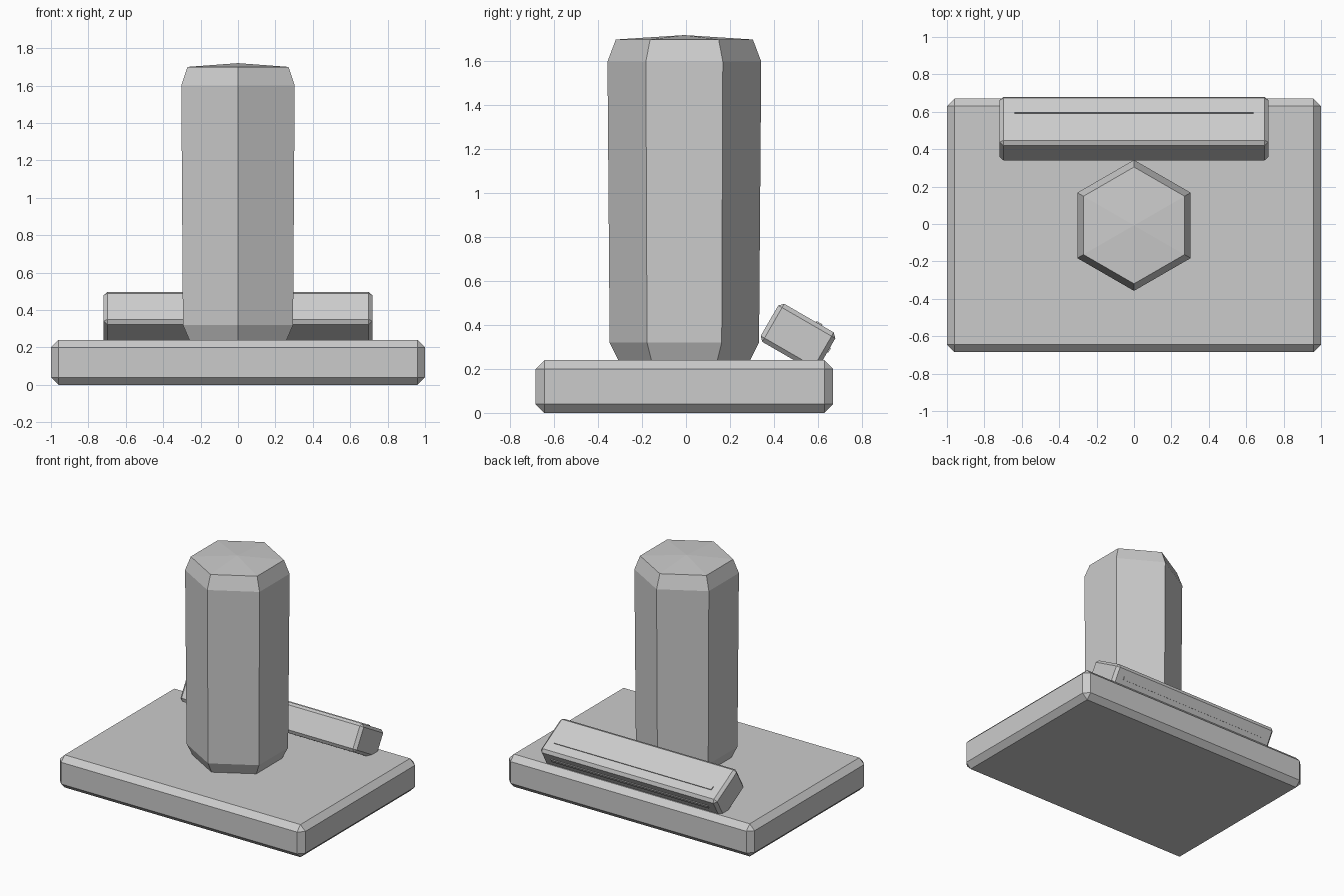
import bpy, bmesh, math
from mathutils import Matrix

if "Cube" in bpy.data.objects:
    bpy.data.objects.remove(bpy.data.objects["Cube"])

CY = -0.0075  # shared centre of base and column


def finish(name, bm):
    bmesh.ops.recalc_face_normals(bm, faces=bm.faces)
    me = bpy.data.meshes.new(name)
    bm.to_mesh(me)
    bm.free()
    ob = bpy.data.objects.new(name, me)
    bpy.context.collection.objects.link(ob)
    return ob


def box(name, size, offset, bevel=0.0, frame=Matrix.Identity(4)):
    """Chamfered box placed at offset inside a frame."""
    bm = bmesh.new()
    bmesh.ops.create_cube(bm, size=1, matrix=Matrix.Diagonal((*size, 1)))
    if bevel:
        bmesh.ops.bevel(bm, geom=bm.edges[:], offset=bevel, segments=1,
                        profile=0.5, affect='EDGES')
    bmesh.ops.transform(bm, matrix=frame @ Matrix.Translation(offset), verts=bm.verts)
    return finish(name, bm)


# base slab
box("base", (2.0, 1.355, 0.24), (0, CY, 0.12), 0.04)

# hexagonal column with chamfered ends and a shallow peaked cap
bm = bmesh.new()
rings = []
for r, z in ((0.30, 0.24), (0.34, 0.32), (0.35, 1.60), (0.312, 1.70)):
    rings.append([bm.verts.new((r * math.sin(i * math.pi / 3),
                                CY + r * math.cos(i * math.pi / 3), z)) for i in range(6)])
bm.faces.new(rings[0])
apex = bm.verts.new((0, CY, 1.72))
for i in range(6):
    j = (i + 1) % 6
    for lo, hi in zip(rings, rings[1:]):
        bm.faces.new((lo[i], lo[j], hi[j], hi[i]))
    bm.faces.new((rings[-1][i], rings[-1][j], apex))
finish("column", bm)

# tilted bar sunk into the back of the base
tilt = Matrix.Translation((0, 0.51, 0.345)) @ Matrix.Rotation(math.radians(-30), 4, 'X')
box("tilted_bar", (1.436, 0.30, 0.20), (0, 0, 0), 0.02, tilt)

# thin trim strips on the bar's upper and back faces
box("upper_strip", (1.28, 0.03, 0.02), (0, 0.052, 0.096), 0, tilt)
box("back_strip", (1.28, 0.02, 0.025), (0, 0.145, 0.02), 0, tilt)
